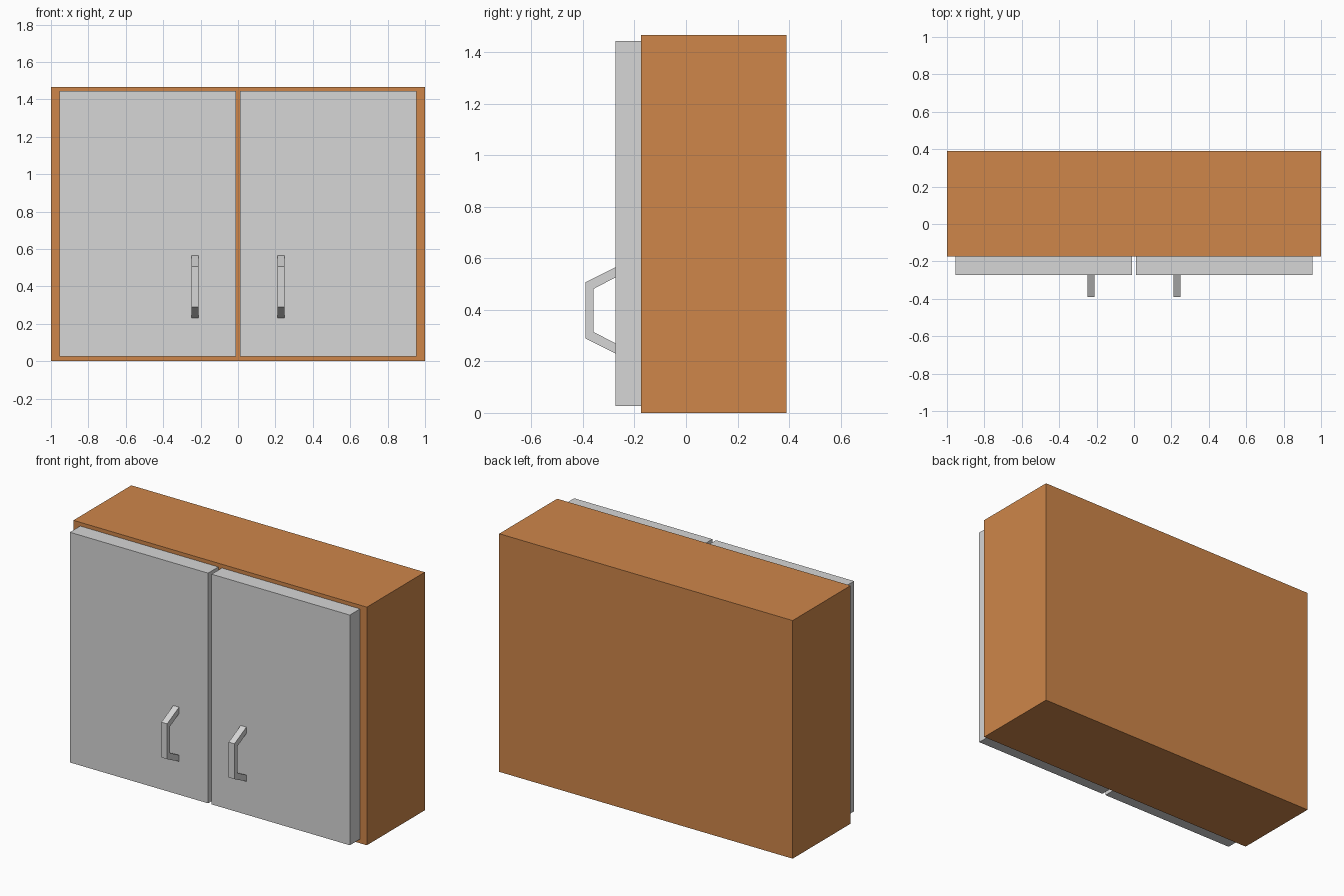
import bpy
import bmesh

if "Cube" in bpy.data.objects:
    bpy.data.objects.remove(bpy.data.objects["Cube"])


def material(name, rgb):
    m = bpy.data.materials.new(name)
    m.diffuse_color = (*rgb, 1)
    m.use_nodes = True
    m.node_tree.nodes["Principled BSDF"].inputs["Base Color"].default_value = m.diffuse_color
    return m


wood = material("warm_wood", (0.62, 0.24, 0.068))
grey = material("light_grey", (0.67, 0.67, 0.67))


def extrude_profile(name, profile, x0, x1, mat):
    """Extrude a closed (y, z) profile along x from x0 to x1."""
    bm = bmesh.new()
    face = bm.faces.new([bm.verts.new((x0, y, z)) for y, z in profile])
    ext = bmesh.ops.extrude_face_region(bm, geom=[face])
    moved = [g for g in ext["geom"] if isinstance(g, bmesh.types.BMVert)]
    bmesh.ops.translate(bm, verts=moved, vec=(x1 - x0, 0, 0))
    bmesh.ops.recalc_face_normals(bm, faces=bm.faces)
    mesh = bpy.data.meshes.new(name)
    bm.to_mesh(mesh)
    bm.free()
    mesh.materials.append(mat)
    obj = bpy.data.objects.new(name, mesh)
    bpy.context.collection.objects.link(obj)
    return obj


def rect(y0, y1, z0, z1):
    return [(y0, z0), (y1, z0), (y1, z1), (y0, z1)]


FRONT, DOOR_FRONT = -0.174, -0.274

# cabinet body
extrude_profile("cabinet_body", rect(FRONT, 0.39, 0, 1.467), -1, 1, wood)

# bracket handle outline: outer edge down, inner edge back up
handle = [(DOOR_FRONT, 0.565), (-0.39, 0.507), (-0.39, 0.289), (DOOR_FRONT, 0.231),
          (DOOR_FRONT, 0.27), (-0.36, 0.315), (-0.36, 0.481), (DOOR_FRONT, 0.526)]

# mirrored pair of doors and handles
for side, s in (("left", -1), ("right", 1)):
    extrude_profile(side + "_door", rect(DOOR_FRONT, FRONT, 0.026, 1.444),
                    s * 0.012, s * 0.954, grey)
    extrude_profile(side + "_handle", handle, s * 0.21, s * 0.249, grey)
